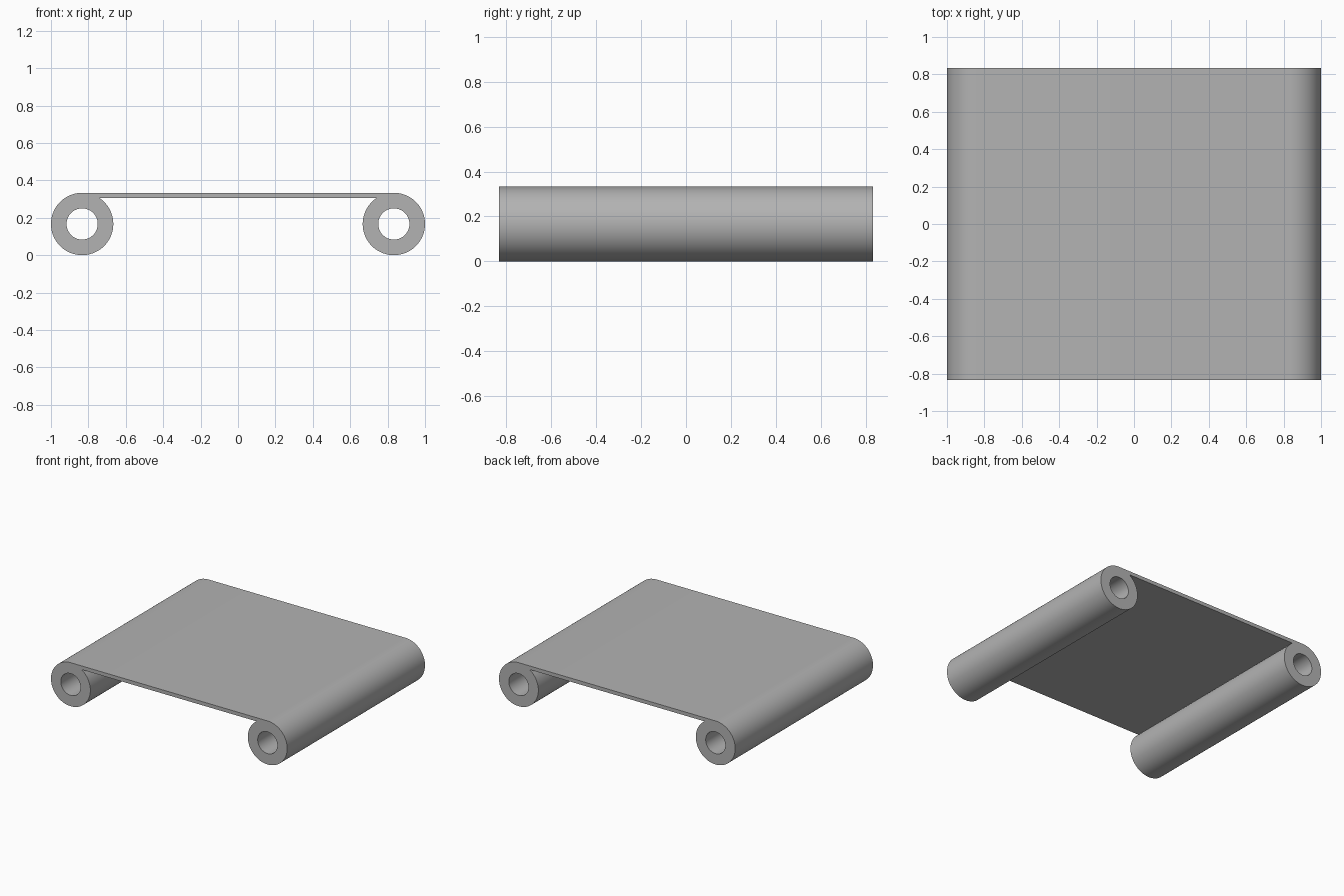
import bpy
import bmesh
from math import asin, cos, sin, pi, radians

cube = bpy.data.objects.get("Cube")
if cube:
    bpy.data.objects.remove(cube)

OUTER, INNER = 1 / 6, 1 / 12     # tube radii
CENTRE = 5 / 6                   # tube axis, and half the depth
THICK = 0.028                    # sheet thickness
STEPS = 64

grey = bpy.data.materials.new("grey")
grey.use_nodes = True
colour = (0.45, 0.45, 0.45, 1)
grey.diffuse_color = colour
grey.node_tree.nodes["Principled BSDF"].inputs["Base Color"].default_value = colour


def arc(cx, radius, start, end, steps):
    """Points along an arc about a tube axis."""
    angles = [start + (end - start) * i / steps for i in range(steps + 1)]
    return [(cx + radius * cos(a), OUTER + radius * sin(a)) for a in angles]


# Outline: left roll from its top round to the sheet underside, then mirrored
meet = asin((OUTER - THICK) / OUTER)
left = arc(-CENTRE, OUTER, pi / 2, 2 * pi + meet, STEPS)
right = [(-x, z) for x, z in reversed(left)]
holes = [arc(s * CENTRE, INNER, 0, 2 * pi, STEPS)[:-1] for s in (-1, 1)]

# Fill the profile with its two bores, then extrude along the depth
bm = bmesh.new()
edges = []
for loop in [left + right] + holes:
    verts = [bm.verts.new((x, -CENTRE, z)) for x, z in loop]
    edges += [bm.edges.new((v, verts[i - 1])) for i, v in enumerate(verts)]
bmesh.ops.triangle_fill(bm, edges=edges, use_beauty=True, normal=(0, -1, 0))
bmesh.ops.dissolve_limit(bm, angle_limit=radians(1), verts=[],
                         edges=[e for e in bm.edges if not e.is_boundary])
result = bmesh.ops.extrude_face_region(bm, geom=bm.faces[:], use_keep_orig=True)
moved = [g for g in result["geom"] if isinstance(g, bmesh.types.BMVert)]
bmesh.ops.translate(bm, verts=moved, vec=(0, 2 * CENTRE, 0))
bmesh.ops.recalc_face_normals(bm, faces=bm.faces[:])

mesh = bpy.data.meshes.new("rolled_sheet")
bm.to_mesh(mesh)
bm.free()
mesh.materials.append(grey)
sheet = bpy.data.objects.new("rolled_sheet", mesh)
bpy.context.collection.objects.link(sheet)

# Smooth tubes with crisp end edges
bpy.ops.object.select_all(action="DESELECT")
sheet.select_set(True)
bpy.context.view_layer.objects.active = sheet
bpy.ops.object.shade_smooth_by_angle(angle=radians(30))
